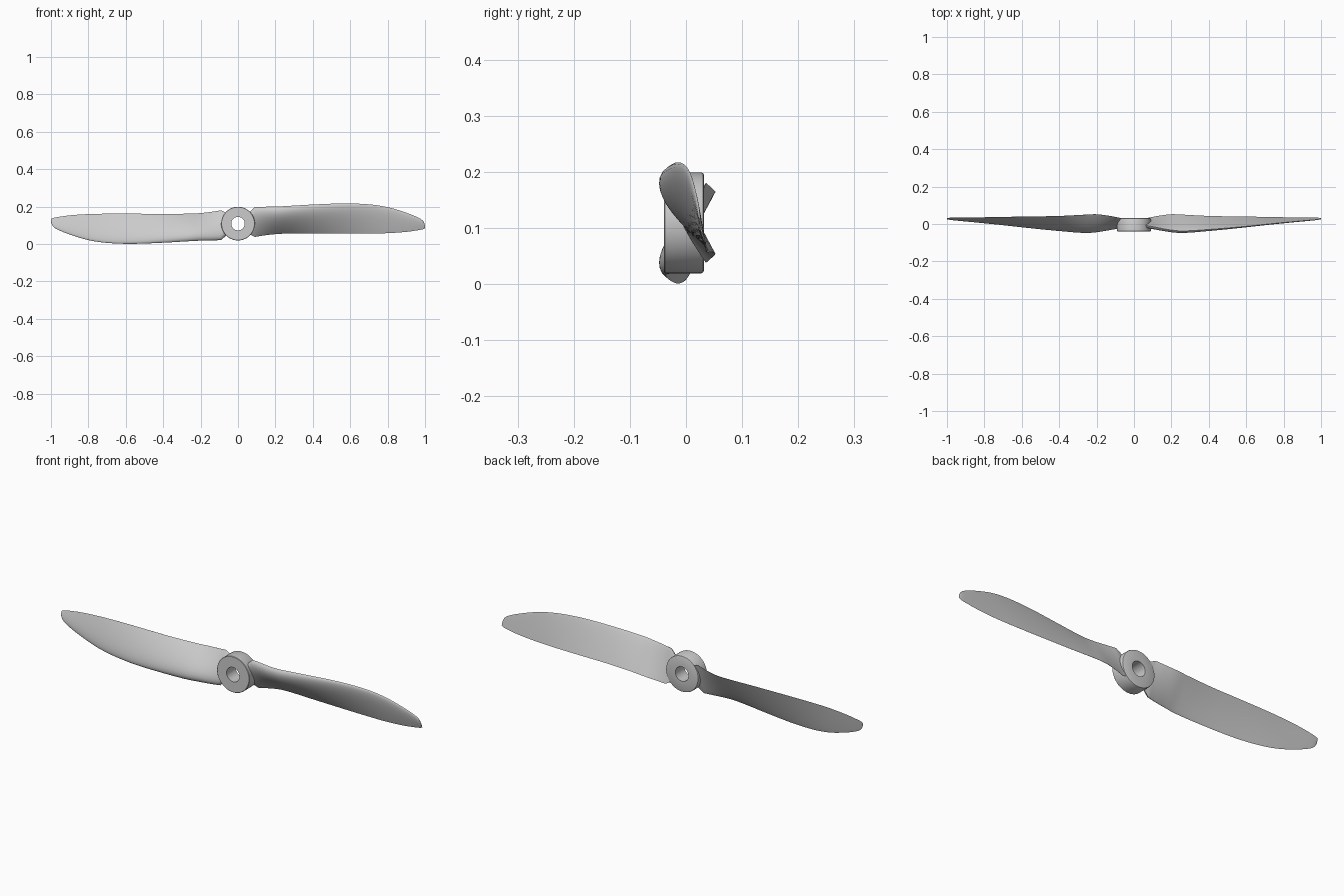
import bpy, bmesh, math
from mathutils import Vector, Matrix

if "Cube" in bpy.data.objects:
    bpy.data.objects.remove(bpy.data.objects["Cube"])

C = 0.109            # height of the spin axis
SPAN_STEPS = 6       # rings between stations
N = 16               # points along each side of the aerofoil

# Blade stations: x, leading edge (y, z), trailing edge (y, z), thickness
STATIONS = [
    (0.055, -0.004, 0.165, 0.028, 0.055, 0.022),
    (0.090, -0.012, 0.197, 0.036, 0.038, 0.024),
    (0.140, -0.022, 0.199, 0.045, 0.046, 0.027),
    (0.200, -0.032, 0.200, 0.052, 0.053, 0.030),
    (0.260, -0.037, 0.203, 0.050, 0.056, 0.029),
    (0.400, -0.029, 0.211, 0.043, 0.057, 0.022),
    (0.570, -0.015, 0.217, 0.040, 0.056, 0.015),
    (0.700, -0.002, 0.212, 0.038, 0.056, 0.011),
    (0.800, 0.008, 0.197, 0.036, 0.058, 0.009),
    (0.900, 0.017, 0.167, 0.035, 0.065, 0.007),
    (0.970, 0.023, 0.138, 0.034, 0.075, 0.005),
    (0.992, 0.025, 0.120, 0.033, 0.080, 0.003),
    (1.000, 0.026, 0.102, 0.032, 0.084, 0.002),
]


def smooth_stations():
    """Hermite interpolation of the stations along x."""
    def slope(i, k):
        a, b = STATIONS[max(i - 1, 0)], STATIONS[min(i + 1, len(STATIONS) - 1)]
        return (b[k] - a[k]) / (b[0] - a[0])
    out = []
    for i in range(len(STATIONS) - 1):
        p, q = STATIONS[i], STATIONS[i + 1]
        linear = i < 1 or i >= len(STATIONS) - 2
        h = q[0] - p[0]
        for s in range(SPAN_STEPS):
            t = s / SPAN_STEPS
            row = [p[0] + h * t]
            for k in range(1, 6):
                if linear:
                    row.append(p[k] + (q[k] - p[k]) * t)
                else:
                    mp = slope(i, k) * h if i > 1 else (q[k] - p[k])
                    mq = slope(i + 1, k) * h
                    row.append((2*t**3 - 3*t**2 + 1) * p[k] + (t**3 - 2*t**2 + t) * mp
                               + (3*t**2 - 2*t**3) * q[k] + (t**3 - t**2) * mq)
            out.append(row)
    out.append(list(STATIONS[-1]))
    return out


def section(x, ly, lz, ty, tz, th):
    """Nearly flat-backed aerofoil with its convex face towards -y."""
    le, te = Vector((x, ly, lz - C)), Vector((x, ty, tz - C))
    d = (te - le).normalized()
    n = Vector((0, d.z, -d.y))
    if n.y > 0:
        n = -n
    def f(t):
        return 10 * (0.2969 * math.sqrt(t) - 0.126 * t - 0.3516 * t**2
                     + 0.2843 * t**3 - 0.1015 * t**4)
    ts = [0.5 - 0.5 * math.cos(math.pi * i / N) for i in range(N + 1)]
    front = [le.lerp(te, t) + n * th * f(t) for t in ts]
    back = [le.lerp(te, t) - n * th * 0.12 * f(t) for t in ts]
    return front + back[:0:-1]


def finish(name, bm, angle):
    bmesh.ops.recalc_face_normals(bm, faces=bm.faces)
    me = bpy.data.meshes.new(name)
    bm.to_mesh(me)
    bm.free()
    ob = bpy.data.objects.new(name, me)
    ob.location = (0, 0, C)
    bpy.context.collection.objects.link(ob)
    bpy.ops.object.select_all(action='DESELECT')
    ob.select_set(True)
    bpy.context.view_layer.objects.active = ob
    bpy.ops.object.shade_smooth_by_angle(angle=math.radians(angle))
    return ob


def loft(bm, rings, closed):
    rows = [[bm.verts.new(p) for p in r] for r in rings]
    pairs = list(zip(rows, rows[1:] + rows[:1])) if closed else list(zip(rows, rows[1:]))
    for a, b in pairs:
        for i in range(len(a)):
            j = (i + 1) % len(a)
            bm.faces.new((a[i], a[j], b[j], b[i]))
    return rows


# Two identical blades, half a turn apart about the spin axis
for name, turn in (("blade_right", 0), ("blade_left", math.pi)):
    bm = bmesh.new()
    rows = loft(bm, [section(*r) for r in smooth_stations()], False)
    bm.faces.new(rows[0])
    bm.faces.new(rows[-1])
    bmesh.ops.rotate(bm, verts=bm.verts, cent=(0, 0, 0),
                     matrix=Matrix.Rotation(turn, 3, 'Y'))
    finish(name, bm, 40)

# Hub ring with softened rear rim and a shaft hole: (radius, y) profile
profile = [(0.036, -0.039), (0.088, -0.039), (0.090, -0.037),
           (0.090, 0.027), (0.0885, 0.0305), (0.085, 0.032), (0.036, 0.032)]
bm = bmesh.new()
loft(bm, [[(r * math.cos(a), y, r * math.sin(a)) for r, y in profile]
          for a in (2 * math.pi * i / 64 for i in range(64))], True)
finish("hub", bm, 35)
